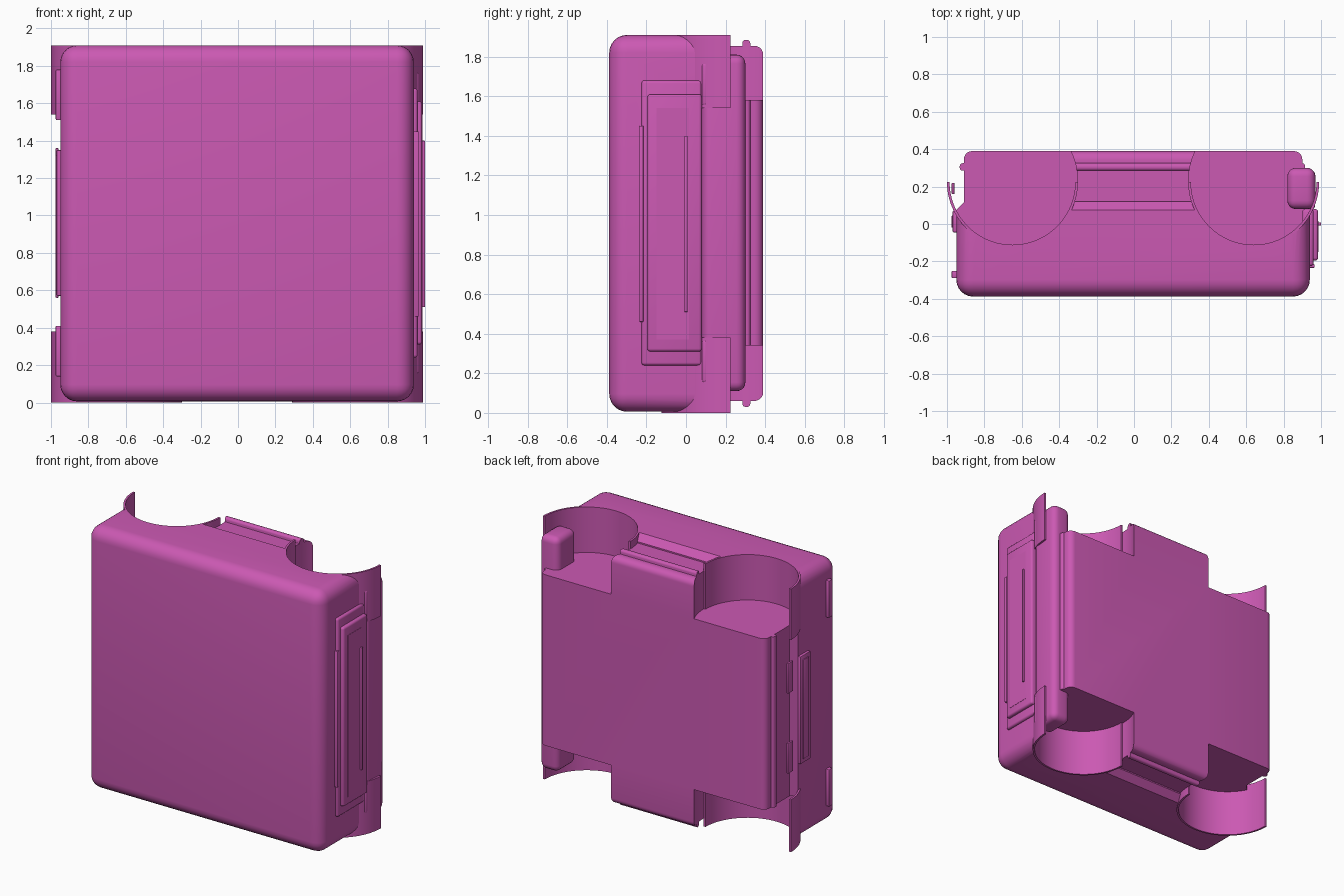
import bpy, bmesh, math
from mathutils import Matrix

if "Cube" in bpy.data.objects:
    bpy.data.objects.remove(bpy.data.objects["Cube"])

mat = bpy.data.materials.new("magenta")
mat.diffuse_color = (0.6, 0.1, 0.45, 1)
mat.use_nodes = True
mat.node_tree.nodes["Principled BSDF"].inputs["Base Color"].default_value = mat.diffuse_color


def make(name, bm):
    bmesh.ops.recalc_face_normals(bm, faces=bm.faces)
    me = bpy.data.meshes.new(name)
    bm.to_mesh(me)
    bm.free()
    ob = bpy.data.objects.new(name, me)
    bpy.context.collection.objects.link(ob)
    me.materials.append(mat)
    return ob


def select(ob):
    bpy.ops.object.select_all(action='DESELECT')
    ob.select_set(True)
    bpy.context.view_layer.objects.active = ob


def smooth(ob):
    select(ob)
    bpy.ops.object.shade_smooth_by_angle(angle=math.radians(32))


def box_mesh(lo, hi):
    bm = bmesh.new()
    size = [b - a for a, b in zip(lo, hi)]
    mid = [(a + b) / 2 for a, b in zip(lo, hi)]
    bmesh.ops.create_cube(bm, size=1, matrix=Matrix.Translation(mid) @ Matrix.Diagonal((*size, 1)))
    return bm


def bevel(bm, test, width, segments):
    edges = [e for e in bm.edges if test(e)]
    bmesh.ops.bevel(bm, geom=edges, offset=width, segments=segments, profile=0.5,
                    affect='EDGES', clamp_overlap=True)


def box(name, lo, hi, width=0.0, segments=3):
    bm = box_mesh(lo, hi)
    if width:
        bevel(bm, lambda e: True, width, segments)
    ob = make(name, bm)
    smooth(ob)
    return ob


def at_y(y):
    return lambda e: all(abs(v.co.y - y) < 1e-4 for v in e.verts)


# Pocket positions: centre x of the two columns, height ranges of the shells
POCKET_X, POCKET_Y, R = (-0.65, 0.64), 0.235, 0.35
SHELL_Z = ((0.0, 0.38), (1.54, 1.91))
CUT_Z = ((-0.1, 0.34), (1.58, 2.05))

# Cutter made of the four round corner pockets
bm = bmesh.new()
for x in POCKET_X:
    for z0, z1 in CUT_Z:
        bmesh.ops.create_cone(bm, cap_ends=True, segments=96, radius1=R - 0.002, radius2=R - 0.002,
                              depth=z1 - z0, matrix=Matrix.Translation((x, POCKET_Y, (z0 + z1) / 2)))
cutter = make("pocket_cutter", bm)
cutter.hide_render = True


def cut(ob):
    select(ob)
    mod = ob.modifiers.new("pockets", 'BOOLEAN')
    mod.operation = 'DIFFERENCE'
    mod.solver = 'EXACT'
    mod.object = cutter
    bpy.ops.object.modifier_apply(modifier=mod.name)
    smooth(ob)


# Main case: rounded front and corners, chamfered back rim
bm = box_mesh((-0.95, -0.388, 0.006), (0.94, 0.12, 1.91))
bevel(bm, at_y(0.12), 0.045, 1)
bevel(bm, lambda e: e.calc_face_angle(0) > 1.2 and
      all(v.co.y < 0.1 for v in e.verts), 0.09, 6)
cut(make("main_case", bm))

# Back insert with a rounded rear edge
bm = box_mesh((-0.91, 0.08, 0.06), (0.90, 0.39, 1.855))
bevel(bm, lambda e: not at_y(0.08)(e), 0.045, 5)
cut(make("back_insert", bm))

# Ridge running round the back insert
bm = box_mesh((-0.932, 0.285, 0.03), (0.915, 0.325, 1.885))
bevel(bm, lambda e: at_y(0.285)(e) or at_y(0.325)(e), 0.016, 3)
cut(make("insert_ridge", bm))

# Half-round pocket walls
for x in POCKET_X:
    for z0, z1 in SHELL_Z:
        bm = bmesh.new()
        n, rings = 48, []
        for i in range(n + 1):
            a = math.pi * (1 + i / n)
            rings.append([bm.verts.new((x + r * math.cos(a), POCKET_Y - 0.01 + r * math.sin(a), z))
                          for r, z in ((R, z0), (R, z1), (R - 0.014, z1), (R - 0.014, z0))])
        for p, q in zip(rings, rings[1:]):
            for k in range(4):
                bm.faces.new((p[k], p[(k + 1) % 4], q[(k + 1) % 4], q[k]))
        bm.faces.new(rings[0])
        bm.faces.new(rings[-1])
        smooth(make("pocket_wall", bm))

# Rounded hinge bar on the right
box("hinge_bar", (0.82, 0.08, 0.11), (0.97, 0.30, 1.81), 0.045, 5)

# Right side cover, built up in layers
box("side_cover_base", (0.90, -0.225, 0.24), (0.96, 0.08, 1.68), 0.015)
box("side_cover_lid", (0.92, -0.195, 0.31), (0.985, 0.08, 1.61), 0.015)
box("side_cover_pad", (0.95, -0.15, 0.37), (0.987, 0.015, 1.54))
box("side_cover_rib", (0.95, -0.008, 0.51), (1.0, 0.008, 1.40), 0.004, 2)
box("side_cover_lip", (0.90, -0.235, 0.46), (0.965, -0.215, 1.45), 0.004, 2)
for z in (0.26, 1.66):
    box("side_cover_peg", (0.90, 0.08, z - 0.11), (0.968, 0.115, z + 0.11), 0.016)

# Left side strip and tabs
box("left_strip", (-0.97, -0.045, 0.57), (-0.92, 0.07, 1.35), 0.006, 2)
box("left_strip_pad", (-0.976, -0.02, 0.60), (-0.95, 0.045, 1.32), 0.004, 2)
for z0, z1 in ((0.14, 0.41), (1.51, 1.78)):
    box("left_front_tab", (-0.975, -0.29, z0), (-0.92, -0.25, z1), 0.006, 2)
for z in (0.67, 1.25):
    box("left_rear_tab", (-0.975, 0.16, z - 0.11), (-0.96, 0.22, z + 0.11), 0.004, 2)

bpy.data.objects.remove(cutter)
